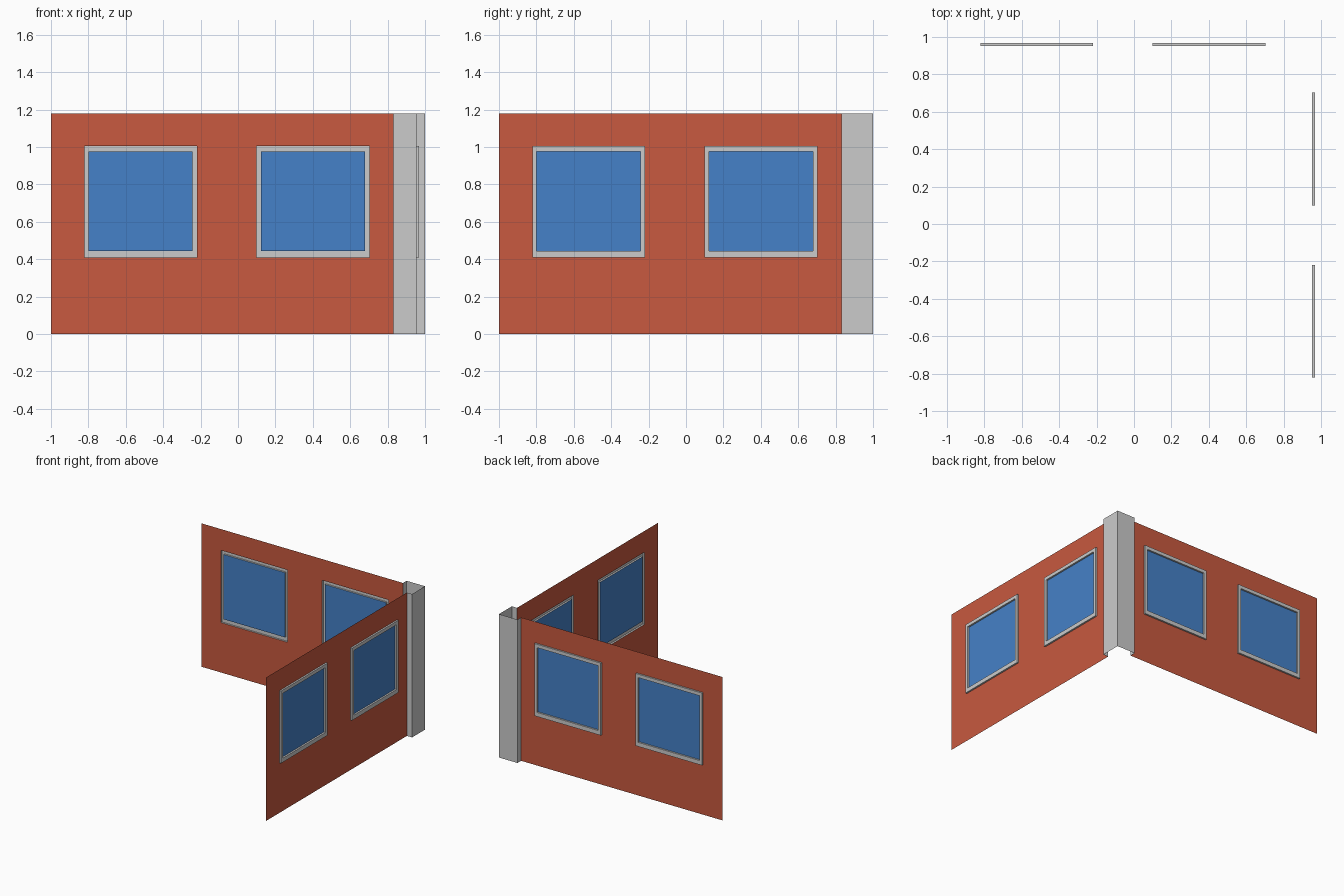
import bpy, bmesh

if "Cube" in bpy.data.objects:
    bpy.data.objects.remove(bpy.data.objects["Cube"])

W = 0.953           # wall plane distance from centre
F = 0.967           # outer face of the window frames
P = 0.832           # where walls end and the corner post begins
H = 1.178           # height
OPENINGS = [(-0.822, -0.218), (0.098, 0.702)]
Z0, Z1 = 0.41, 1.004
INSET = (0.024, 0.034, 0.028)  # frame width: sides, bottom, top


def material(name, colour):
    m = bpy.data.materials.new(name)
    m.diffuse_color = colour
    m.use_nodes = True
    m.node_tree.nodes["Principled BSDF"].inputs["Base Color"].default_value = m.diffuse_color
    return m


RED = material("brick_red", (0.58, 0.10, 0.05, 1))
BLUE = material("glass_blue", (0.06, 0.22, 0.58, 1))


def mesh(name, quads, mat=None):
    bm = bmesh.new()
    for q in quads:
        bm.faces.new([bm.verts.new(p) for p in q])
    bmesh.ops.remove_doubles(bm, verts=bm.verts, dist=1e-5)
    me = bpy.data.meshes.new(name)
    bm.to_mesh(me)
    bm.free()
    ob = bpy.data.objects.new(name, me)
    bpy.context.collection.objects.link(ob)
    if mat:
        me.materials.append(mat)


def back(u, d, z):
    return (u, d, z)


def right(u, d, z):
    return (d, u, z)


def rect(place, u0, u1, z0, z1, d):
    q = [place(u, d, z) for u, z in ((u0, z0), (u1, z0), (u1, z1), (u0, z1))]
    return q if place is right else q[::-1]


def bridge(a, b):
    return [[a[i], a[(i + 1) % 4], b[(i + 1) % 4], b[i]] for i in range(4)]


for side, place in (("back", back), ("right", right)):
    # Thin wall sheet, left open behind each window
    us = [-1] + [u for o in OPENINGS for u in o] + [P]
    zs = [0, Z0, Z1, H]
    mesh(side + "_wall",
         [rect(place, us[i], us[i + 1], zs[j], zs[j + 1], W)
          for i in range(5) for j in range(3) if not (j == 1 and i in (1, 3))], RED)

    for n, (u0, u1) in enumerate(OPENINGS, 1):
        s, b, t = INSET
        inner = (u0 + s, u1 - s, Z0 + b, Z1 - t)
        # Raised frame: outer return, face ring, inner reveal
        loops = [rect(place, u0, u1, Z0, Z1, W), rect(place, u0, u1, Z0, Z1, F),
                 rect(place, *inner, F), rect(place, *inner, W)]
        mesh(f"{side}_window_frame_{n}",
             [q for a, c in zip(loops, loops[1:]) for q in bridge(a, c)])
        # Glass pane recessed to the wall plane
        mesh(f"{side}_window_glass_{n}", [rect(place, *inner, W)], BLUE)

# Open corner post wrapping the two wall ends
profile = [(W, P), (1, P), (1, 1), (P, 1), (P, W)]
mesh("corner_post", [[(*a, 0), (*b, 0), (*b, H), (*a, H)]
                     for a, b in zip(profile, profile[1:])])
